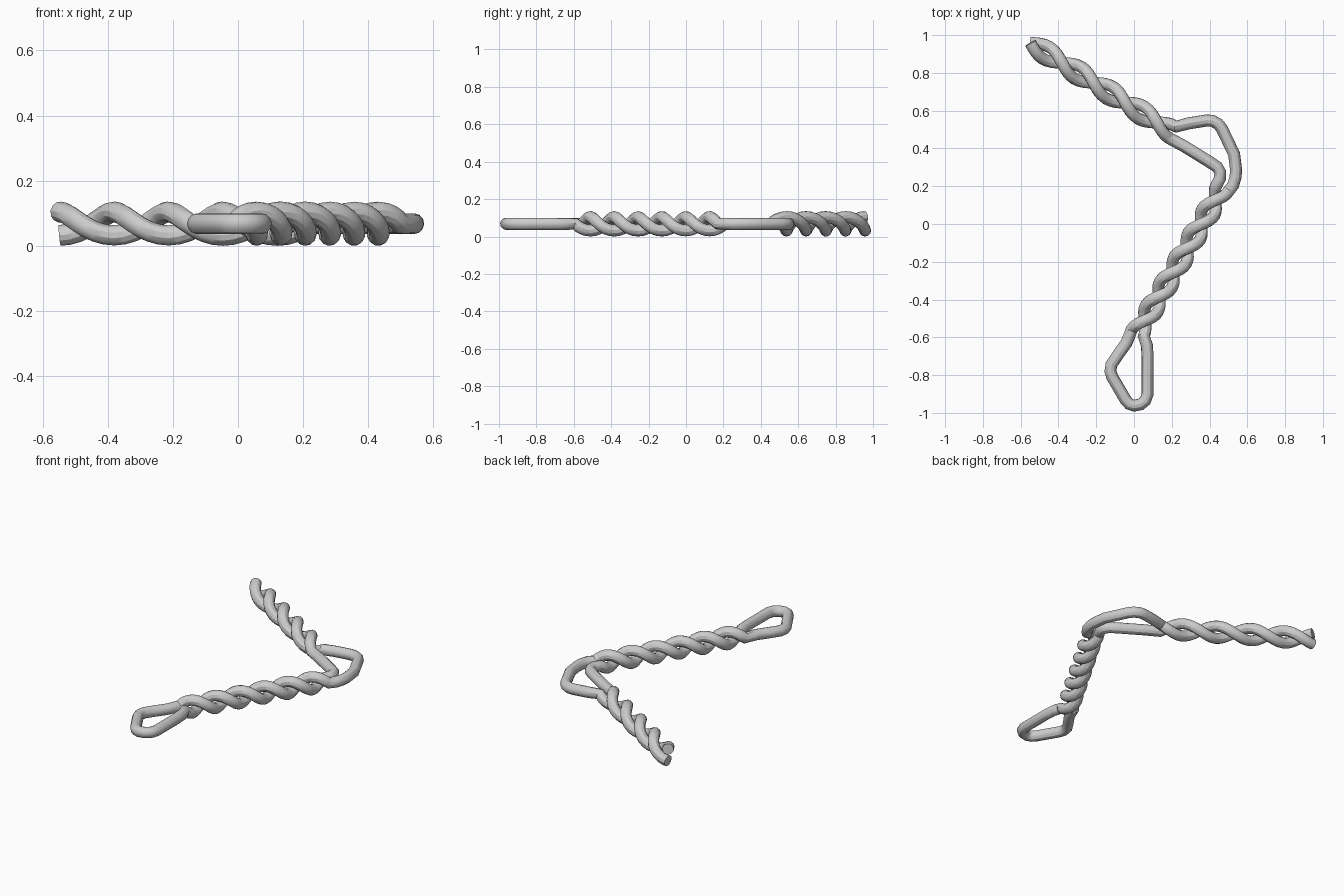
import bpy
from math import cos, sin, pi
from mathutils import Vector

if "Cube" in bpy.data.objects:
    bpy.data.objects.remove(bpy.data.objects["Cube"])

WIRE_R, TWIST_R, Z = 0.032, 0.036, 0.068


def twist(start, end, half_turns, side):
    """One strand of a right-handed two-strand twist; side is 1 (right) or -1 (left)."""
    a, b = Vector((*start, Z)), Vector((*end, Z))
    d = (b - a).normalized()
    right = Vector((d.y, -d.x, 0))
    n = int(half_turns * 8)
    pts = []
    for i in range(n + 1):
        t = pi * half_turns * i / n
        pts.append(a.lerp(b, i / n) + side * TWIST_R * (cos(t) * right - sin(t) * Vector((0, 0, 1))))
    return pts


def flat(pts):
    return [Vector((x, y, Z)) for x, y in pts]


# Twisted arms, as straight axes
arm_1 = ((0.02, -0.575), (0.468, 0.19), 6)
arm_2 = ((0.205, 0.485), (-0.548, 0.958), 4.5)

# Open loops between the twists
end_loop = flat([(0.068, -0.64), (0.072, -0.70), (0.072, -0.90), (0.06, -0.935), (0.035, -0.955),
                 (0.0, -0.962), (-0.025, -0.953), (-0.045, -0.93), (-0.115, -0.81),
                 (-0.125, -0.78), (-0.12, -0.745), (-0.08, -0.685), (-0.04, -0.63)])
outer_bend = flat([(0.525, 0.205), (0.538, 0.25), (0.54, 0.29), (0.53, 0.37), (0.465, 0.505),
                   (0.445, 0.53), (0.415, 0.546), (0.385, 0.548), (0.29, 0.533)])
inner_bend = flat([(0.455, 0.24), (0.456, 0.275), (0.44, 0.302), (0.39, 0.335), (0.26, 0.415)])

# One continuous wire: out along one strand, round the end loop, back along the other
right_side = twist(*arm_1, 1) + outer_bend + twist(*arm_2, 1)
left_side = twist(*arm_1, -1) + inner_bend + twist(*arm_2, -1)
path = right_side[::-1] + end_loop + left_side

curve = bpy.data.curves.new("twisted_wire", 'CURVE')
curve.dimensions = '3D'
curve.bevel_depth = WIRE_R
curve.bevel_resolution = 4
curve.use_fill_caps = True
spline = curve.splines.new('POLY')
spline.points.add(len(path) - 1)
for p, co in zip(spline.points, path):
    p.co = (*co, 1)
wire = bpy.data.objects.new("twisted_wire", curve)
bpy.context.collection.objects.link(wire)

# Smooth mesh with sharp cut ends
bpy.context.view_layer.objects.active = wire
wire.select_set(True)
bpy.ops.object.convert(target='MESH')
bpy.ops.object.shade_smooth_by_angle()
